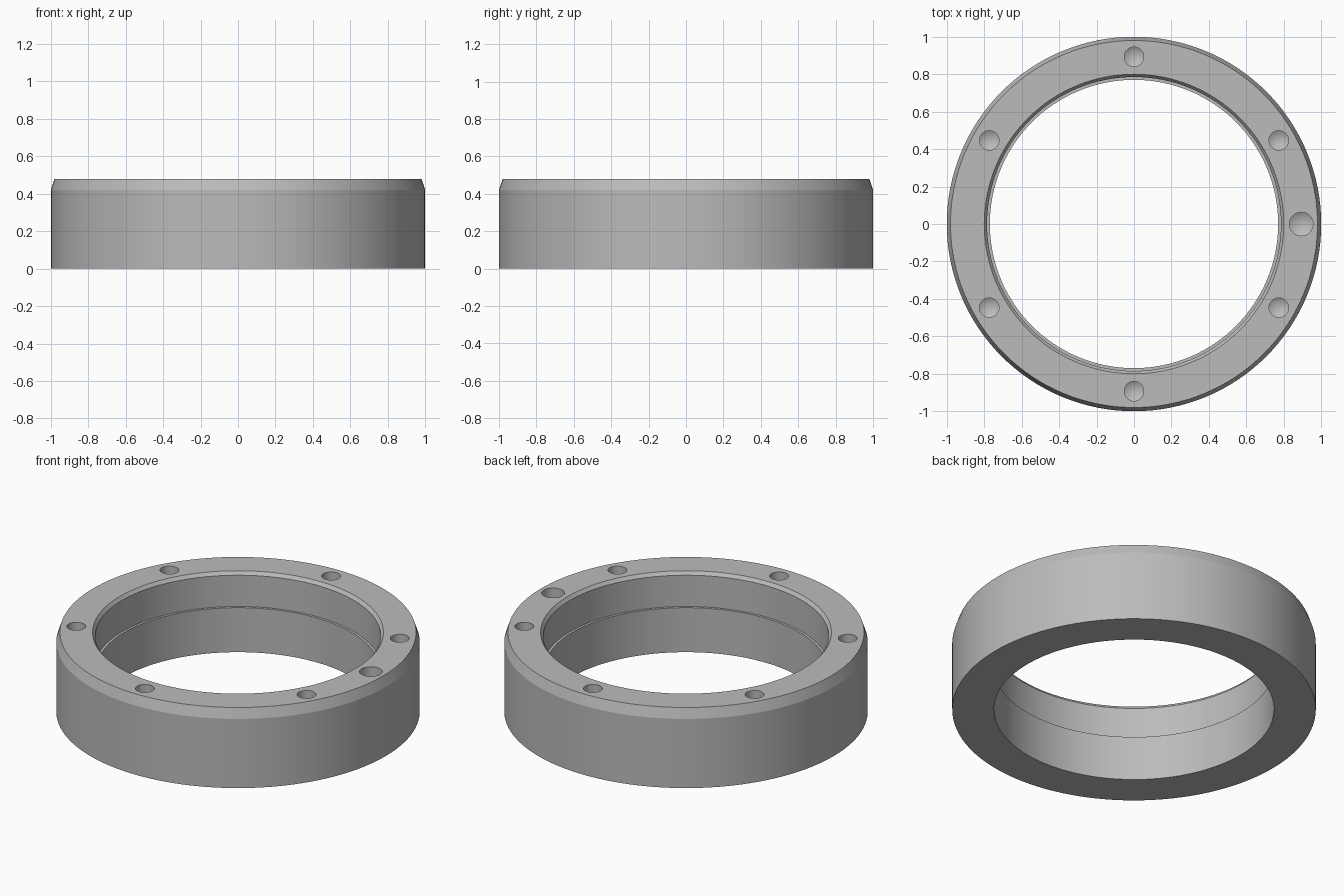
import bpy
import bmesh
import math
from mathutils import Matrix, Vector

default_cube = bpy.data.objects.get("Cube")
if default_cube:
    bpy.data.objects.remove(default_cube, do_unlink=True)

# One plain grey for the whole part
grey = bpy.data.materials.new("machined grey")
grey.use_nodes = True
colour = (0.5, 0.5, 0.5, 1)
grey.diffuse_color = colour
grey.node_tree.nodes["Principled BSDF"].inputs["Base Color"].default_value = colour


def lathe(name, profile, segments, closed):
    """Turn a list of (radius, height) points around the z axis."""
    bm = bmesh.new()
    verts = [bm.verts.new((r, 0, z)) for r, z in profile]
    pairs = list(zip(verts, verts[1:]))
    if closed:
        pairs.append((verts[-1], verts[0]))
    edges = [bm.edges.new(pair) for pair in pairs]
    bmesh.ops.spin(bm, geom=verts + edges, cent=(0, 0, 0), axis=(0, 0, 1),
                   angle=math.tau, steps=segments, use_duplicate=False)
    bmesh.ops.remove_doubles(bm, verts=bm.verts, dist=0.0001)
    bmesh.ops.recalc_face_normals(bm, faces=bm.faces)
    mesh = bpy.data.meshes.new(name)
    bm.to_mesh(mesh)
    bm.free()
    mesh.materials.append(grey)
    obj = bpy.data.objects.new(name, mesh)
    bpy.context.collection.objects.link(obj)
    return obj


# Ring body: bevelled outer rim, stepped bore with a small lead-in bevel
TOP, STEP = 0.48, 0.27
ring = lathe("ring_body", [
    (0.77, 0), (1.0, 0), (1.0, 0.42), (0.98, TOP),
    (0.80, TOP), (0.785, 0.46), (0.785, STEP), (0.77, STEP),
], 128, True)


def drill(name, radius, angle):
    """Make a drill-shaped cutter with a pointed tip on the bolt circle."""
    floor = TOP - 0.2
    cutter = lathe(name, [
        (0, floor - radius * 0.6), (radius, floor),
        (radius, TOP + 0.1), (0, TOP + 0.1),
    ], 32, False)
    offset = Matrix.Rotation(angle, 4, "Z") @ Vector((0.893, 0, 0))
    cutter.location = offset
    cutter.hide_render = True
    return cutter


# Six bolt holes and one larger locating hole
cutters = [drill("bolt_hole_cutter", 0.052, math.radians(30 + 60 * i))
           for i in range(6)]
cutters.append(drill("locating_hole_cutter", 0.063, 0))

bpy.context.view_layer.objects.active = ring
ring.select_set(True)
for cutter in cutters:
    cut = ring.modifiers.new("drilled_hole", "BOOLEAN")
    cut.operation = "DIFFERENCE"
    cut.solver = "EXACT"
    cut.object = cutter
    bpy.ops.object.modifier_apply(modifier=cut.name)
for cutter in cutters:
    bpy.data.objects.remove(cutter, do_unlink=True)

bpy.ops.object.shade_smooth_by_angle(angle=math.radians(15))
